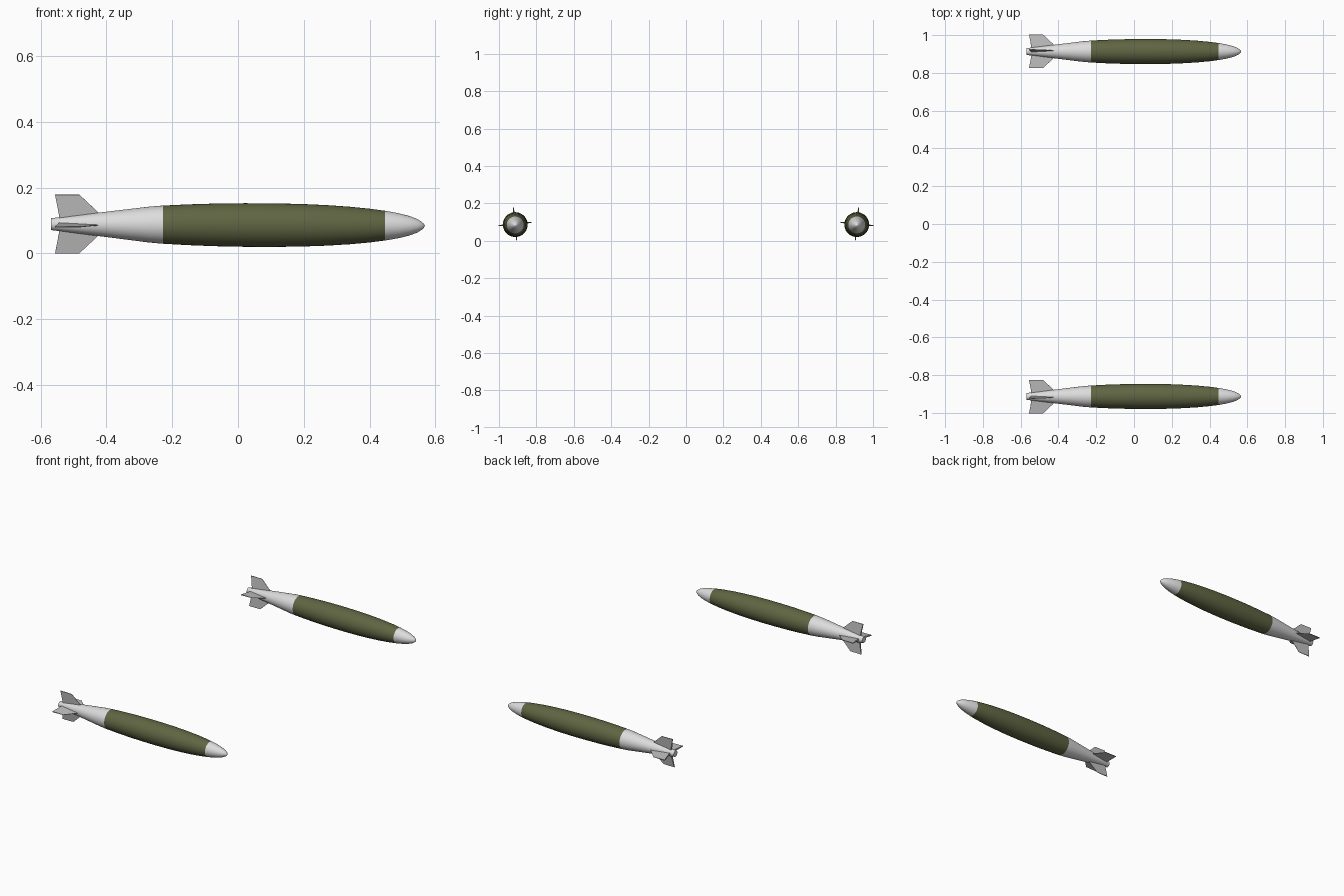
import bpy, bmesh, math
from mathutils import Vector, Matrix

if "Cube" in bpy.data.objects:
    bpy.data.objects.remove(bpy.data.objects["Cube"])


def material(name, rgb):
    m = bpy.data.materials.new(name)
    m.diffuse_color = (*rgb, 1)
    m.use_nodes = True
    m.node_tree.nodes["Principled BSDF"].inputs["Base Color"].default_value = m.diffuse_color
    return m


WHITE = material("pale_grey", (0.72, 0.72, 0.72))
GREEN = material("olive_green", (0.115, 0.13, 0.055))
FIN = material("fin_grey", (0.5, 0.5, 0.5))

CY, SIDES = 0.913, 40
# x, radius from tail to nose
PROFILE = [(-0.568, 0.018), (-0.42, 0.036), (-0.27, 0.0545), (-0.228, 0.058),
           (-0.15, 0.062), (-0.07, 0.0648), (0.02, 0.0662), (0.1, 0.0662),
           (0.19, 0.0648), (0.27, 0.0616), (0.34, 0.057), (0.4, 0.0513),
           (0.447, 0.0452), (0.49, 0.0375), (0.523, 0.029), (0.545, 0.0205),
           (0.558, 0.0125), (0.565, 0.006)]


def axis_z(x):
    # The axis droops very slightly towards the nose
    return 0.0865 - 0.0045 * x


def finish(bm, name, mats):
    bmesh.ops.recalc_face_normals(bm, faces=bm.faces)
    me = bpy.data.meshes.new(name)
    bm.to_mesh(me)
    bm.free()
    for m in mats:
        me.materials.append(m)
    ob = bpy.data.objects.new(name, me)
    bpy.context.collection.objects.link(ob)
    return ob


def body(side, label):
    # Lathed casing with a painted middle section
    bm = bmesh.new()
    rings = []
    for x, r in PROFILE:
        rings.append([bm.verts.new((x, side * CY + r * math.cos(a), axis_z(x) + r * math.sin(a)))
                      for a in (2 * math.pi * i / SIDES for i in range(SIDES))])
    for k, (a, b) in enumerate(zip(rings, rings[1:])):
        mid = (PROFILE[k][0] + PROFILE[k + 1][0]) / 2
        for i in range(SIDES):
            j = (i + 1) % SIDES
            f = bm.faces.new((a[i], a[j], b[j], b[i]))
            f.material_index = int(-0.228 < mid < 0.447)
    bm.faces.new(rings[0])
    tip = bm.verts.new((0.568, side * CY, axis_z(0.568)))
    for i in range(SIDES):
        bm.faces.new((rings[-1][i], rings[-1][(i + 1) % SIDES], tip))
    ob = finish(bm, label + "_bomb_body", [WHITE, GREEN])
    bpy.context.view_layer.objects.active = ob
    ob.select_set(True)
    bpy.ops.object.shade_smooth_by_angle(angle=math.radians(35))
    ob.select_set(False)


def fins(side, label):
    # Four swept fins: outline (x, radial distance, half thickness)
    outline = [(-0.425, 0.028, 0.001), (-0.425, 0.036, 0.001), (-0.482, 0.0895, 0.001),
               (-0.556, 0.0895, 0.0025), (-0.544, 0.027, 0.006), (-0.544, 0.012, 0.006)]
    bm = bmesh.new()
    for k in range(4):
        rot = Matrix.Rotation(math.radians(90 * k - side * 6), 3, 'X')
        off = Vector((0, side * (CY + 0.001), 0.0895))
        a, b = [[bm.verts.new(rot @ Vector((x, s * t, r)) + off) for x, r, t in outline]
                for s in (1, -1)]
        bm.faces.new(a)
        bm.faces.new(b[::-1])
        for i in range(len(a)):
            j = (i + 1) % len(a)
            bm.faces.new((a[j], a[i], b[i], b[j]))
    finish(bm, label + "_bomb_fins", [FIN])


for side, label in ((1, "left"), (-1, "right")):
    body(side, label)
    fins(side, label)
